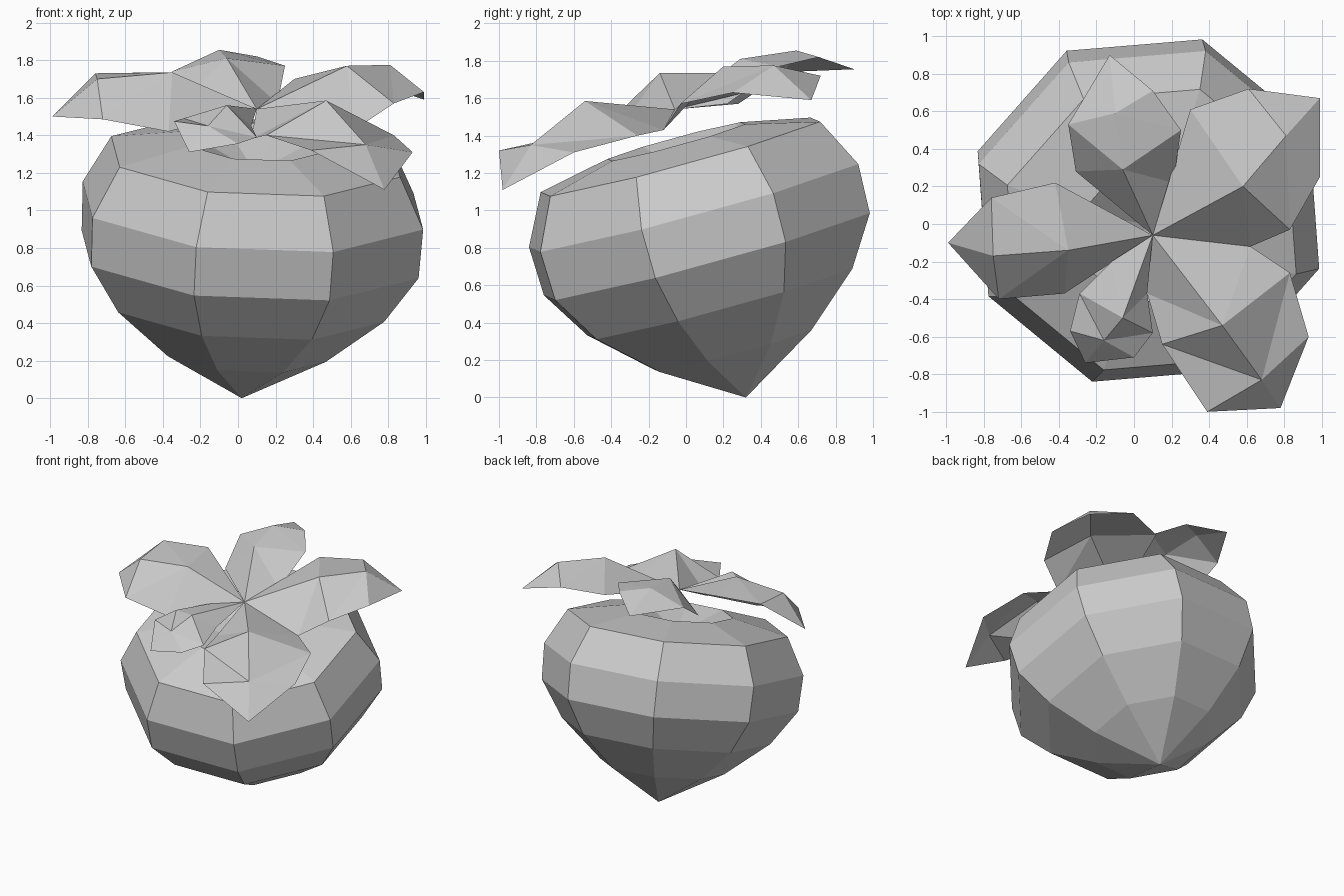
import bpy, bmesh, math
from mathutils import Vector

cube = bpy.data.objects.get("Cube")
if cube:
    bpy.data.objects.remove(cube, do_unlink=True)

grey = bpy.data.materials.new("plain_grey")
grey.use_nodes = True
colour = (0.6, 0.6, 0.6, 1)
grey.diffuse_color = colour
grey.node_tree.nodes["Principled BSDF"].inputs["Base Color"].default_value = colour


def make_object(name, bm):
    mesh = bpy.data.meshes.new(name)
    bm.to_mesh(mesh)
    bm.free()
    mesh.materials.append(grey)
    obj = bpy.data.objects.new(name, mesh)
    bpy.context.collection.objects.link(obj)
    return obj


def build_fruit():
    """Eight-sided body lathed along a leaning axis, pointed below, dimpled on top."""
    tip = Vector((0.02, 0.32, 0))
    lean = Vector((0, 0, 1)).rotation_difference(Vector((0.056, -0.262, 0.963)))
    # radius and distance along the axis
    profile = [(0.458, 0.265), (0.77, 0.53), (0.947, 0.795),
               (0.957, 1.065), (0.812, 1.335), (0.40, 1.42)]
    sides = 8
    bm = bmesh.new()
    rings = []
    for radius, height in profile:
        ring = []
        for k in range(sides):
            a = math.radians(-18 + 360 * k / sides)
            p = Vector((radius * math.cos(a), radius * math.sin(a), height))
            ring.append(bm.verts.new(tip + lean @ p))
        rings.append(ring)
    bottom = bm.verts.new(tip)
    dimple = bm.verts.new(tip + lean @ Vector((0, 0, 1.25)))
    for k in range(sides):
        n = (k + 1) % sides
        bm.faces.new((bottom, rings[0][n], rings[0][k]))
        bm.faces.new((dimple, rings[-1][k], rings[-1][n]))
        for low, high in zip(rings, rings[1:]):
            bm.faces.new((low[k], low[n], high[n], high[k]))
    return make_object("fruit_body", bm)


def build_leaf(name, left, vein, right, tip):
    """Folded leaf: a raised vein joined to both edges by triangle strips."""
    bm = bmesh.new()
    base = bm.verts.new(LEAF_BASE)
    end = bm.verts.new(tip)
    line = [base] + [bm.verts.new(p) for p in vein] + [end]
    for points, flip in ((left, True), (right, False)):
        edge = [base] + [bm.verts.new(p) for p in points] + [end]
        i = j = 0
        while i < len(edge) - 1 or j < len(line) - 1:
            step_edge = (i + 1) / (len(edge) - 1) <= (j + 1) / (len(line) - 1)
            if step_edge and i < len(edge) - 1:
                tri = (edge[i], edge[i + 1], line[j])
                i += 1
            else:
                tri = (edge[i], line[j + 1], line[j])
                j += 1
            if len(set(tri)) == 3:
                bm.faces.new(tri[::-1] if flip else tri)
    # upper side faces up
    for f in bm.faces:
        f.normal_update()
        if f.normal.z < 0:
            f.normal_flip()
    return make_object(name, bm)


build_fruit()

LEAF_BASE = (0.10, -0.06, 1.54)
build_leaf("leaf_right",
           left=[(-0.37, -0.37, 1.42), (-0.72, -0.40, 1.485)],
           vein=[(-0.35, -0.14, 1.735), (-0.75, -0.17, 1.70)],
           right=[(-0.42, 0.22, 1.735), (-0.76, 0.14, 1.73)],
           tip=(-0.99, -0.10, 1.50))
build_leaf("leaf_back",
           left=[(-0.31, 0.28, 1.57), (-0.35, 0.53, 1.74)],
           vein=[(-0.06, 0.29, 1.81), (-0.10, 0.59, 1.855)],
           right=[(0.21, 0.22, 1.57), (0.25, 0.50, 1.77), (0.10, 0.71, 1.82)],
           tip=(-0.13, 0.90, 1.755))
build_leaf("leaf_back_left",
           left=[(0.30, 0.61, 1.70), (0.61, 0.72, 1.72)],
           vein=[(0.58, 0.20, 1.77), (0.81, 0.47, 1.775)],
           right=[(0.62, -0.12, 1.43), (0.83, -0.03, 1.57), (0.99, 0.25, 1.63)],
           tip=(0.99, 0.67, 1.59))
build_leaf("leaf_front_left",
           left=[(0.62, -0.12, 1.43), (0.83, -0.26, 1.40), (0.93, -0.60, 1.31)],
           vein=[(0.47, -0.54, 1.585), (0.68, -0.83, 1.35)],
           right=[(0.07, -0.37, 1.38), (0.15, -0.64, 1.40), (0.39, -1.0, 1.32)],
           tip=(0.78, -0.98, 1.11))
build_leaf("leaf_front_small",
           left=[(0.07, -0.37, 1.45), (0.10, -0.58, 1.39), (0.0, -0.71, 1.355)],
           vein=[(-0.06, -0.50, 1.56), (-0.16, -0.62, 1.45)],
           right=[(-0.12, -0.20, 1.52), (-0.29, -0.37, 1.49), (-0.34, -0.57, 1.475)],
           tip=(-0.26, -0.74, 1.31))
